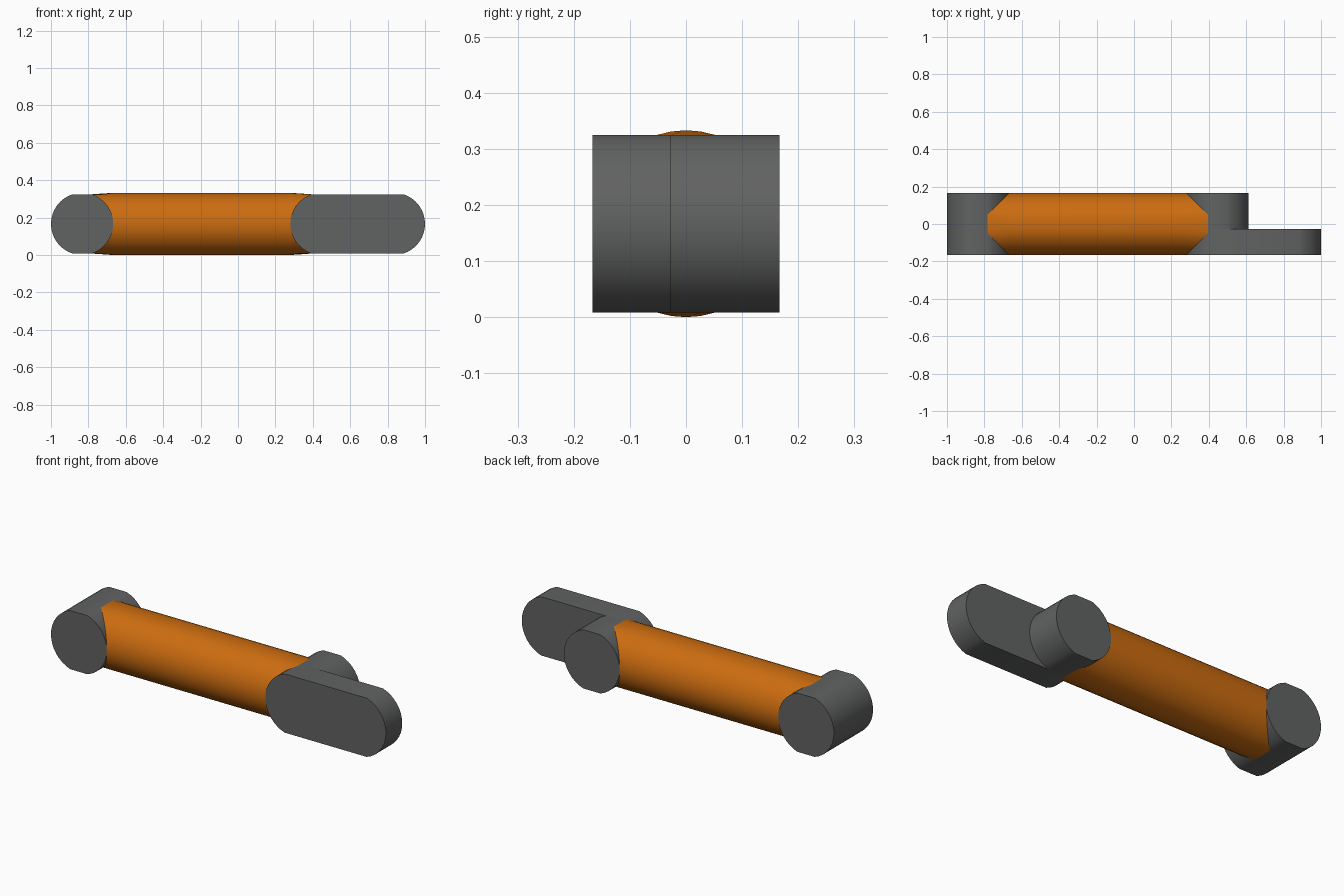
import bpy, bmesh, math

if "Cube" in bpy.data.objects:
    bpy.data.objects.remove(bpy.data.objects["Cube"])

R = 0.1665           # bar radius
CZ = R               # axis height
HALF = 0.1665        # half depth in y
SPLIT = -0.028       # back of the slab
XL, XR, XE = -0.8335, 0.446, 0.8335   # left joint, right joint, slab end
N = 40
FLAT = R * math.sin(math.radians(72))  # flattened top and bottom height


def paint(name, color):
    mat = bpy.data.materials.new(name)
    mat.diffuse_color = color
    mat.use_nodes = True
    mat.node_tree.nodes["Principled BSDF"].inputs["Base Color"].default_value = mat.diffuse_color
    return mat


DARK = paint("dark_grey", (0.12, 0.122, 0.122, 1))
ORANGE = paint("orange", (0.60, 0.15, 0.005, 1))


def finish(name, bm, mat):
    bmesh.ops.recalc_face_normals(bm, faces=bm.faces)
    me = bpy.data.meshes.new(name)
    bm.to_mesh(me)
    bm.free()
    me.materials.append(mat)
    ob = bpy.data.objects.new(name, me)
    bpy.context.collection.objects.link(ob)
    bpy.ops.object.select_all(action='DESELECT')
    ob.select_set(True)
    bpy.context.view_layer.objects.active = ob
    bpy.ops.object.shade_smooth_by_angle(angle=math.radians(30))
    return ob


def rounded_block(name, x0, x1, y0, y1):
    """Extrude a round or stadium outline with flat top and bottom along y."""
    pts = []
    for cx, start in ((x1, -72), (x0, 108)):
        for i in range(17):
            a = math.radians(start + 9 * i)
            pts.append((cx + R * math.cos(a), CZ + R * math.sin(a)))
    bm = bmesh.new()
    face = bm.faces.new([bm.verts.new((x, y0, z)) for x, z in pts])
    ext = bmesh.ops.extrude_face_region(bm, geom=[face], use_keep_orig=True)
    verts = [v for v in ext["geom"] if isinstance(v, bmesh.types.BMVert)]
    bmesh.ops.translate(bm, vec=(0, y1 - y0, 0), verts=verts)
    return finish(name, bm, DARK)


# grey joints and the offset slab
rounded_block("left_joint", XL, XL, -HALF, HALF)
rounded_block("right_joint", XR, XR, SPLIT, HALF)
rounded_block("end_slab", XR, XE, -HALF, SPLIT)

# orange bar with saddle-shaped ends that hug the joints
bm = bmesh.new()
rings = []
for xc, s, saddle in ((XL, 1, True), (XL, 1, False), (XR, -1, False), (XR, -1, True)):
    ring = []
    for i in range(N):
        a = 2 * math.pi * i / N
        y, z = R * math.cos(a), R * math.sin(a)
        x = xc + s * (R + 0.003)
        if saddle:
            x = xc + s * max(abs(y), 0.0515)
            z = max(-FLAT, min(FLAT, z))
        ring.append(bm.verts.new((x, y, CZ + z)))
    rings.append(ring)
for a, b in zip(rings, rings[1:]):
    for i in range(N):
        j = (i + 1) % N
        bm.faces.new((a[i], a[j], b[j], b[i]))
finish("bar", bm, ORANGE)
